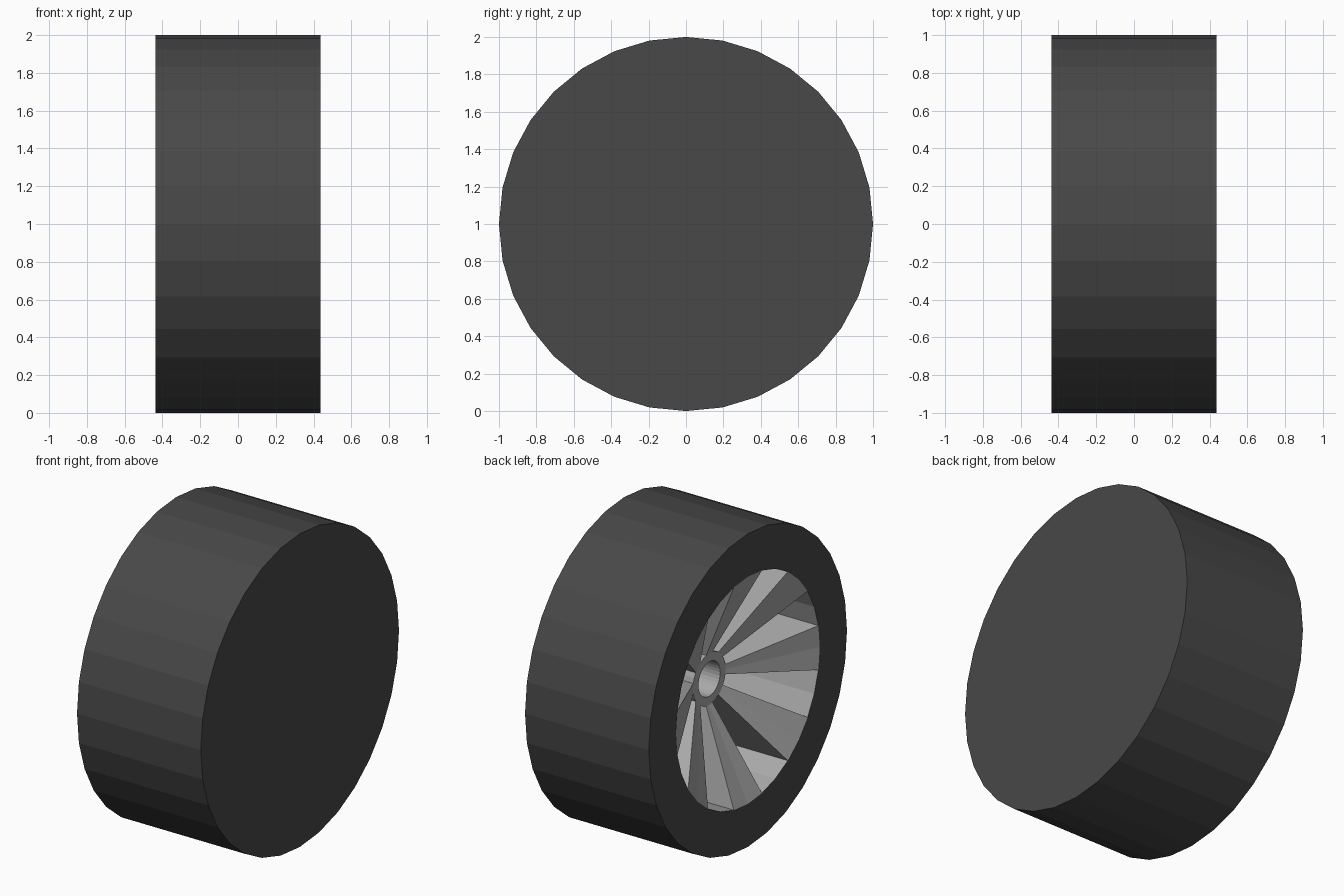
import bpy, bmesh, math

if "Cube" in bpy.data.objects:
    bpy.data.objects.remove(bpy.data.objects["Cube"], do_unlink=True)

SEGMENTS = 32
STEP = math.tau / SEGMENTS
HALF = 0.437        # half of the tyre width
RIM_R = 0.725       # radius of the rim opening
HUB_R = 0.165
HUB_X = -0.165      # hub front face, sunk into the dish
FLOOR_X = 0.40      # bottom of the dish


def material(name, colour):
    mat = bpy.data.materials.new(name)
    mat.use_nodes = True
    mat.diffuse_color = colour
    mat.node_tree.nodes["Principled BSDF"].inputs["Base Color"].default_value = colour
    return mat


def sweep(bm, profile, first=0, count=SEGMENTS, closed=False):
    """Turn a profile of (x, radius) points about the x axis."""
    rings = []
    for i in range(count + 1):
        a = (first + i) * STEP
        rings.append([bm.verts.new((x, r * math.cos(a), r * math.sin(a)))
                      for x, r in profile])
    n = len(profile)
    for ring, after in zip(rings, rings[1:]):
        for j in range(n if closed else n - 1):
            k = (j + 1) % n
            bm.faces.new((ring[j], ring[k], after[k], after[j]))
    if closed:
        bm.faces.new(rings[0])
        bm.faces.new(rings[-1])


def finish(name, bm, mat, solid=False):
    if not solid:
        # Weld the seam and poles, then join the flat fans
        bmesh.ops.remove_doubles(bm, verts=bm.verts, dist=0.0001)
        bmesh.ops.dissolve_limit(bm, angle_limit=0.01,
                                 verts=bm.verts, edges=bm.edges)
    else:
        bmesh.ops.recalc_face_normals(bm, faces=bm.faces)
    mesh = bpy.data.meshes.new(name)
    bm.to_mesh(mesh)
    bm.free()
    mesh.materials.append(mat)
    obj = bpy.data.objects.new(name, mesh)
    obj.location.z = 1
    bpy.context.collection.objects.link(obj)


rubber = material("dark rubber", (0.065, 0.065, 0.065, 1))
metal = material("light grey metal", (0.4, 0.4, 0.4, 1))

# Tyre: closed inner side, tread, and the outer side wall with its opening
bm = bmesh.new()
sweep(bm, [(HALF, 0), (HALF, 1), (-HALF, 1), (-HALF, RIM_R)])
finish("tyre", bm, rubber)

# Rim barrel: inward facing wall and floor of the dish
bm = bmesh.new()
sweep(bm, [(-HALF, RIM_R), (FLOOR_X, RIM_R), (FLOOR_X, 0)])
finish("rim_barrel", bm, metal)

# Hub: tube with a deep bore
bm = bmesh.new()
sweep(bm, [(FLOOR_X, HUB_R), (HUB_X, HUB_R), (HUB_X, 0.11), (0.3, 0.11), (0.3, 0)])
finish("hub", bm, metal)

# Spokes: eight wedges rising from the hub to the rim edge
for i in range(8):
    bm = bmesh.new()
    sweep(bm, [(FLOOR_X, HUB_R), (HUB_X, HUB_R), (-HALF, RIM_R), (FLOOR_X, RIM_R)],
          first=4 * i - 1, count=2, closed=True)
    finish(f"spoke_{i + 1}", bm, metal, solid=True)
